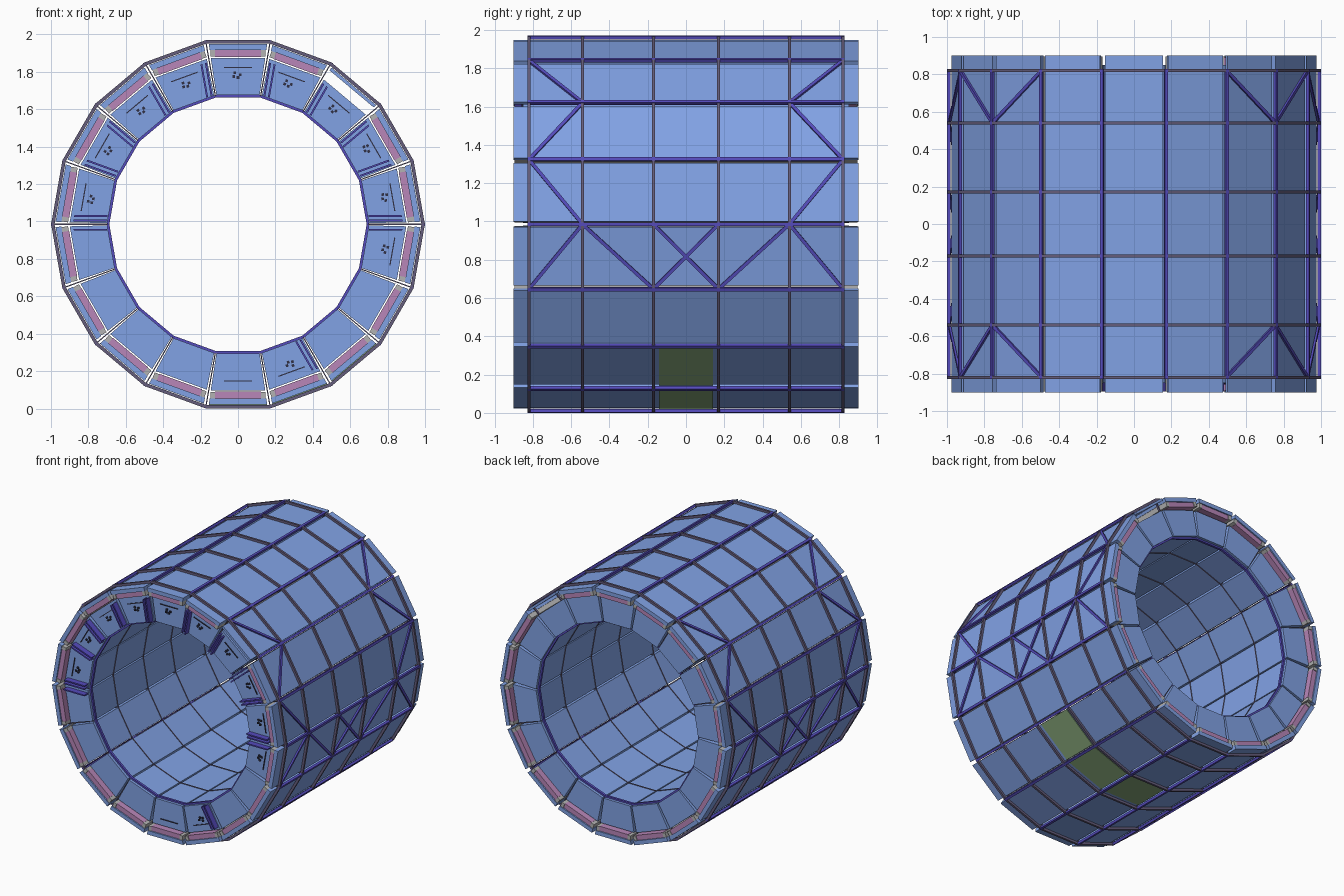
import bpy, bmesh, math
from mathutils import Vector

if "Cube" in bpy.data.objects:
    bpy.data.objects.remove(bpy.data.objects["Cube"])

N, CZ, R = 18, 0.985, 0.99
T = math.tan(math.pi / N)
COS = math.cos(math.pi / N)
RINGS = [-0.82, -0.54, -0.17, 0.17, 0.54, 0.82]
SEGS = [10 + 20 * i for i in range(N)]


def material(name, rgb):
    m = bpy.data.materials.new(name)
    m.diffuse_color = (*rgb, 1)
    m.use_nodes = True
    m.node_tree.nodes["Principled BSDF"].inputs["Base Color"].default_value = m.diffuse_color
    return m


BLUE = material("blue", (0.22, 0.36, 0.78))
PINK = material("pink", (0.48, 0.24, 0.48))
PURPLE = material("purple", (0.09, 0.07, 0.5))
STEEL = material("steel", (0.13, 0.11, 0.2))
GREEN = material("green", (0.25, 0.4, 0.2))
DARK = material("dark", (0.03, 0.03, 0.06))
GREY = material("grey", (0.45, 0.45, 0.45))


class Part:
    """Collects many solid blocks into one object."""

    def __init__(self, name, mat):
        self.name, self.mat, self.bm = name, mat, bmesh.new()

    def hexa(self, pts):
        v = [self.bm.verts.new(p) for p in pts]
        for f in ((0, 1, 2, 3), (4, 5, 6, 7), (0, 1, 5, 4), (1, 2, 6, 5), (2, 3, 7, 6), (3, 0, 4, 7)):
            self.bm.faces.new([v[i] for i in f])

    def block(self, deg, r0, r1, t0, t1, y0, y1):
        """Block in a segment: r = distance from axis; t0, t1 = (low, high) tangent at r0, r1."""
        a = math.radians(deg)

        def at(r, t, y):
            return (r * math.cos(a) - t * math.sin(a), y, CZ + r * math.sin(a) + t * math.cos(a))
        self.hexa([at(r, t, y) for y in (y0, y1)
                   for r, t in ((r0, t0[0]), (r1, t1[0]), (r1, t1[1]), (r0, t0[1]))])

    def wedge(self, deg, r0, r1, gap0, gap1, y0, y1):
        w0, w1 = r0 * T - gap0, r1 * T - gap1
        self.block(deg, r0, r1, (-w0, w0), (-w1, w1), y0, y1)

    def beam(self, p, q, w, h):
        """Straight beam, h measured away from the axis."""
        p, q = Vector(p), Vector(q)
        mid = (p + q) / 2
        d = (q - p).normalized()
        up = Vector((mid.x, 0, mid.z - CZ))
        up = (up - d * up.dot(d)).normalized()
        s = d.cross(up) * w / 2
        up = up * h / 2
        self.hexa([e + o for e in (p, q) for o in (-s - up, s - up, s + up, -s + up)])

    def done(self):
        bmesh.ops.recalc_face_normals(self.bm, faces=self.bm.faces[:])
        me = bpy.data.meshes.new(self.name)
        self.bm.to_mesh(me)
        self.bm.free()
        me.materials.append(self.mat)
        bpy.context.collection.objects.link(bpy.data.objects.new(self.name, me))


def corner(deg, y, r=R):
    a = math.radians(deg)
    return (r * math.cos(a), y, CZ + r * math.sin(a))


# Segments: inner wedge, middle layer with end blocks, outer panel
wedges, layer = Part("inner_wedges", BLUE), Part("middle_layer", PINK)
ends, panels = Part("layer_end_blocks", GREY), Part("outer_panels", BLUE)
for d in SEGS:
    wedges.wedge(d, 0.69, 0.888, 0.006, 0.011, -0.85, 0.85)
    if d == 50:  # this segment has an empty slot
        panels.wedge(d, 0.945, 0.963, 0.013, 0.014, -0.9, 0.9)
        continue
    panels.wedge(d, 0.932, 0.963, 0.013, 0.014, -0.9, 0.9)
    layer.wedge(d, 0.895, 0.932, 0.035, 0.04, -0.89, 0.89)
    for s in (-1, 1):
        e = sorted((s * 0.122, s * 0.148))
        ends.block(d, 0.897, 0.94, e, e, -0.895, 0.895)
for p in (wedges, layer, ends, panels):
    p.done()

# Green cover plates on three low segments
green = Part("cover_plates", GREEN)
for d in (270, 290, 310):
    green.wedge(d, 0.96, 0.967, 0.015, 0.015, -0.14, 0.14)
green.done()

# Outer and inner frames
rings, rails = Part("outer_rings", STEEL), Part("outer_rails", PURPLE)
spokes, inner = Part("radial_spokes", STEEL), Part("inner_rings", STEEL)
end_rings = Part("inner_end_rings", PURPLE)
for i in range(N):
    d = 20 * i
    rails.beam(corner(d, -0.828), corner(d, 0.828), 0.018, 0.018)
    for y in RINGS:
        rings.beam(corner(d, y), corner(d + 20, y), 0.016, 0.018)
        a = math.radians(d)
        spokes.block(d, 0.7, 0.985, (-0.003, 0.003), (-0.003, 0.003), y - 0.008, y + 0.008)
        if abs(y) > 0.8:
            end_rings.beam(corner(d, y, 0.695), corner(d + 20, y, 0.695), 0.018, 0.014)
        else:
            inner.beam(corner(d, y, 0.699), corner(d + 20, y, 0.699), 0.006, 0.006)
for p in (rings, rails, spokes, inner, end_rings):
    p.done()

# Diagonal braces on both sides: (angle, y) to (angle, y), mirrored in x and y
braces = Part("diagonal_braces", PURPLE)
zigzag = [(60, 0.82, 40, 0.54), (40, 0.54, 20, 0.82), (20, 0.82, 0, 0.54),
          (0, 0.54, -20, 0.82), (0, 0.54, -20, 0.17), (0, 0.17, -20, -0.17)]
for a, y0, b, y1 in zigzag:
    for sy in (-1, 1):
        braces.beam(corner(a, sy * y0, 0.988), corner(b, sy * y1, 0.988), 0.018, 0.012)
        braces.beam(corner(180 - a, sy * y0, 0.988), corner(180 - b, sy * y1, 0.988), 0.018, 0.012)
braces.done()

# Pairs of radial bars on the front face
bars = Part("front_bars", PURPLE)
for d, s in ((110, -1), (130, -1), (150, -1), (150, 1), (170, 1), (190, -1), (70, 1),
             (50, 1), (30, 1), (30, -1), (10, -1), (350, 1), (290, 1)):
    for off in ((0.03,) if d in (190, 350) else (0.02, 0.045)):
        lo, hi = s * (0.695 * T - off), s * (0.87 * T - off)
        bars.block(d, 0.695, 0.87, (lo - 0.005, lo + 0.005), (hi - 0.005, hi + 0.005), -0.895, -0.85)
bars.done()

# Small sockets and slots on the front face
marks = Part("front_sockets", DARK)
for d in [10 + 20 * i for i in range(9)] + [270, 290, 350]:
    marks.block(d, 0.835, 0.841, (-0.075, 0.075), (-0.075, 0.075), -0.856, -0.85)
    if d == 270:
        continue
    for r, t in ((0.81, 0.018), (0.80, -0.012), (0.785, 0.0), (0.79, 0.022)):
        marks.block(d, r - 0.007, r + 0.007, (t - 0.007, t + 0.007), (t - 0.007, t + 0.007), -0.858, -0.85)
marks.done()
